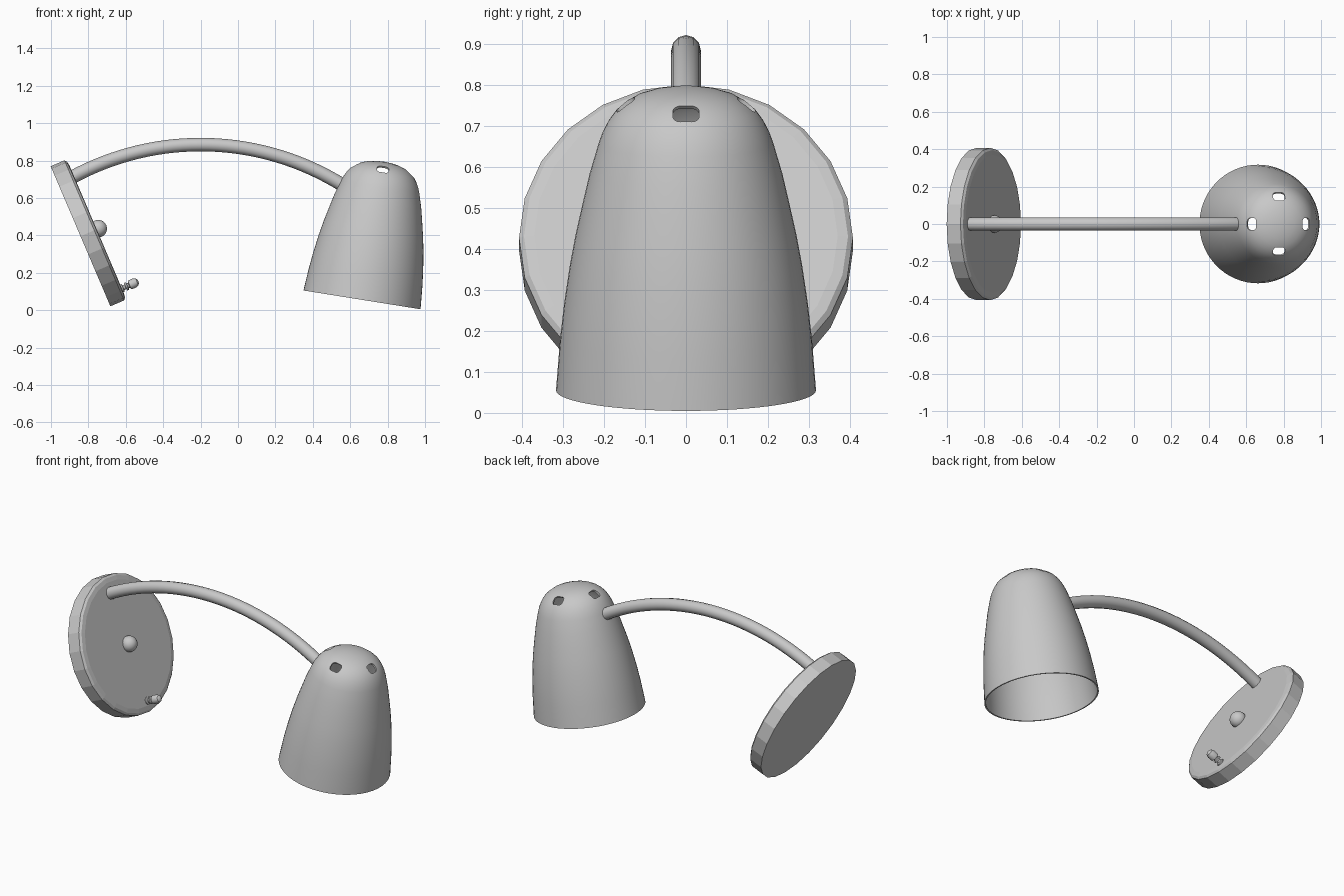
import bpy, bmesh, math
from mathutils import Matrix, Vector

cube = bpy.data.objects.get("Cube")
if cube:
    bpy.data.objects.remove(cube, do_unlink=True)

grey = bpy.data.materials.new("plain_grey")
grey.use_nodes = True
grey.diffuse_color = (0.58, 0.58, 0.58, 1)
grey.node_tree.nodes["Principled BSDF"].inputs["Base Color"].default_value = grey.diffuse_color


def frame(x, z, degrees):
    """Local frame on the centre plane, tipped about the y axis."""
    return Matrix.Translation((x, 0, z)) @ Matrix.Rotation(math.radians(degrees), 4, "Y")


def add_object(name, bm, matrix):
    bmesh.ops.recalc_face_normals(bm, faces=bm.faces)
    mesh = bpy.data.meshes.new(name)
    bm.to_mesh(mesh)
    bm.free()
    mesh.materials.append(grey)
    obj = bpy.data.objects.new(name, mesh)
    obj.matrix_world = matrix
    bpy.context.collection.objects.link(obj)
    return obj


def lathe(name, profile, sides, matrix):
    """Turn (radius, height) points about the local z axis."""
    bm = bmesh.new()
    verts = [bm.verts.new((r, 0, h)) for r, h in profile]
    edges = [bm.edges.new(pair) for pair in zip(verts, verts[1:])]
    bmesh.ops.spin(bm, geom=verts + edges, cent=(0, 0, 0), axis=(0, 0, 1),
                   angle=math.tau, steps=sides, use_duplicate=False)
    bmesh.ops.remove_doubles(bm, verts=bm.verts, dist=0.0001)
    return add_object(name, bm, matrix)


def select_only(obj):
    bpy.ops.object.select_all(action="DESELECT")
    obj.select_set(True)
    bpy.context.view_layer.objects.active = obj


def smooth(obj, degrees=35):
    select_only(obj)
    bpy.ops.object.shade_smooth_by_angle(angle=math.radians(degrees))


# Wall plate: faceted disc with a softened front rim
plate = frame(-0.842, 0.395, 66.9)
lathe("wall_plate", [(0, 0), (0.407, 0), (0.407, 0.08), (0.395, 0.09),
                     (0.37, 0.094), (0, 0.094)], 24, plate)

# Round screw cap in the middle of the plate
bm = bmesh.new()
bmesh.ops.create_uvsphere(bm, u_segments=24, v_segments=12, radius=0.047)
smooth(add_object("centre_cap", bm, plate @ Matrix.Translation((0, 0, 0.103))))

# Toggle switch near the bottom of the plate
smooth(lathe("switch", [(0, 0.085), (0.022, 0.085), (0.022, 0.1), (0.013, 0.103),
                        (0.013, 0.114), (0.022, 0.117), (0.022, 0.125), (0.014, 0.128),
                        (0.014, 0.135), (0.025, 0.139), (0.026, 0.165), (0.02, 0.182),
                        (0.01, 0.189), (0, 0.19)], 16,
             plate @ Matrix.Translation((0.343, 0, 0))))

# Arched tube arm
radius, centre = 1.44, Vector((-0.2, 0, -0.555))
start, end = math.asin(-0.69 / radius), math.asin(0.768 / radius)
curve = bpy.data.curves.new("arm", "CURVE")
curve.dimensions = "3D"
curve.bevel_depth = 0.036
curve.bevel_resolution = 4
curve.use_fill_caps = True
steps = 32
spline = curve.splines.new("POLY")
spline.points.add(steps)
for i, point in enumerate(spline.points):
    a = start + (end - start) * i / steps
    point.co = (*(centre + radius * Vector((math.sin(a), 0, math.cos(a)))), 1)
curve.materials.append(grey)
arm = bpy.data.objects.new("arm", curve)
bpy.context.collection.objects.link(arm)
select_only(arm)
bpy.ops.object.convert(target="MESH")
smooth(bpy.context.view_layer.objects.active)

# Bell-shaped shade: thin shell, open below
shade_frame = frame(0.663, 0.055, 9.1)
outer = [(0.317, 0), (0.307, 0.127), (0.297, 0.215), (0.283, 0.31), (0.269, 0.385),
         (0.253, 0.457), (0.235, 0.535), (0.213, 0.61), (0.203, 0.637), (0.189, 0.664),
         (0.171, 0.689), (0.147, 0.71), (0.118, 0.727), (0.08, 0.739), (0.04, 0.746),
         (0, 0.748)]
wall, height = 0.008, outer[-1][1]
inner = [(max(r - wall, 0), h - wall * h / height) for r, h in outer]
shade = lathe("shade", outer + inner[::-1] + outer[:1], 64, shade_frame)

# Four rounded vent holes around the crown
for i in range(4):
    bm = bmesh.new()
    bmesh.ops.create_cube(bm, size=1, matrix=Matrix.Diagonal((0.054, 0.064, 0.1, 1)))
    upright = [e for e in bm.edges
               if abs(e.verts[0].co.z - e.verts[1].co.z) > 0.05]
    bmesh.ops.bevel(bm, geom=upright, offset=0.018, segments=4,
                    profile=0.5, affect="EDGES")
    place = (Matrix.Rotation(i * math.pi / 2, 4, "Z")
             @ Matrix.Translation((0.147, 0, 0.706))
             @ Matrix.Rotation(math.radians(40), 4, "Y"))
    cutter = add_object("vent_cutter", bm, shade_frame @ place)
    cutter.hide_render = True
    cut = shade.modifiers.new("vent", "BOOLEAN")
    cut.operation = "DIFFERENCE"
    cut.solver = "EXACT"
    cut.object = cutter
    select_only(shade)
    bpy.ops.object.modifier_apply(modifier=cut.name)
    bpy.data.objects.remove(cutter, do_unlink=True)
smooth(shade)
